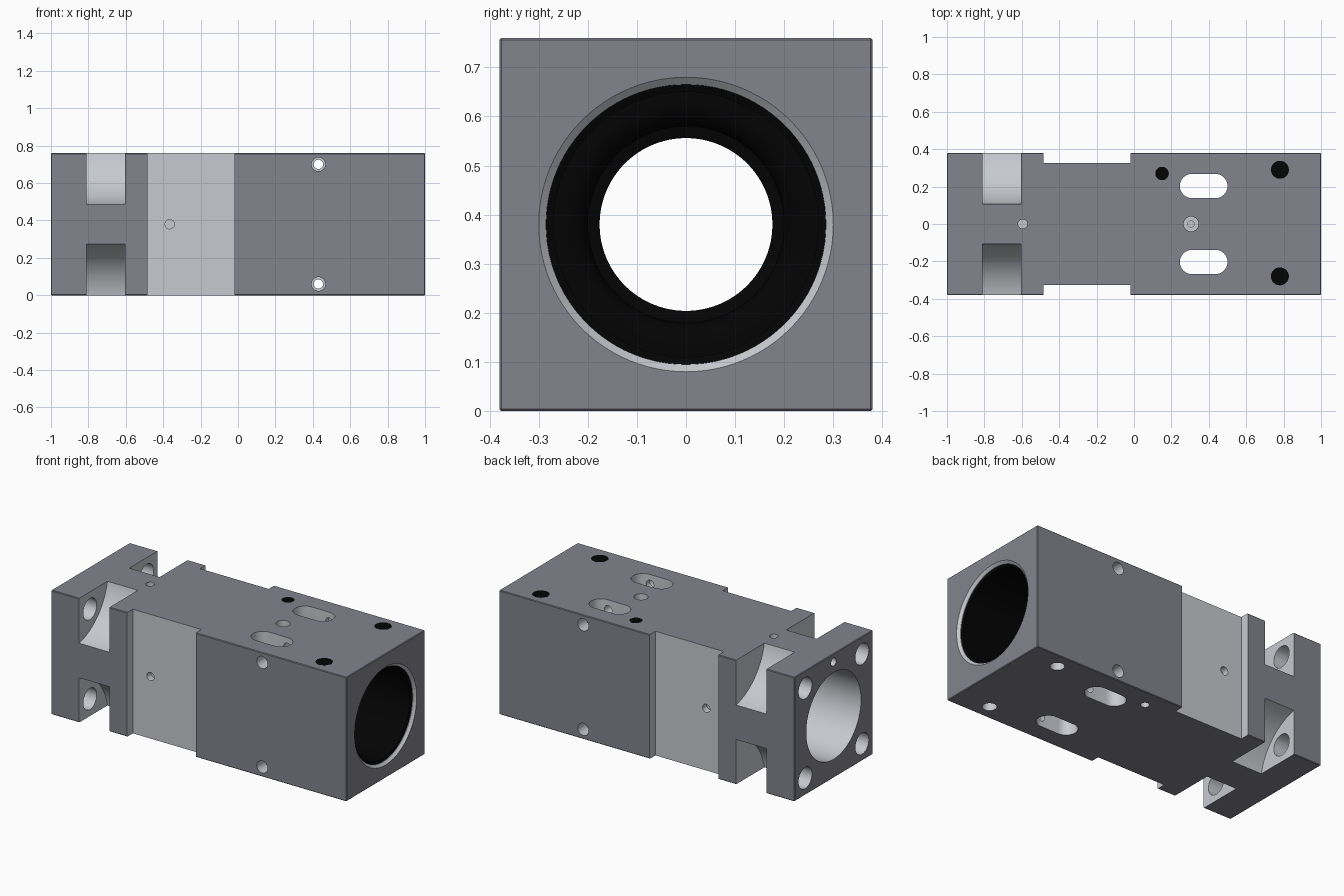
import bpy, bmesh, math
from mathutils import Matrix, Vector

if "Cube" in bpy.data.objects:
    bpy.data.objects.remove(bpy.data.objects["Cube"])

CZ = 0.38


def material(name, *rgb):
    m = bpy.data.materials.new(name)
    m.diffuse_color = (*rgb, 1)
    m.use_nodes = True
    m.node_tree.nodes["Principled BSDF"].inputs["Base Color"].default_value = m.diffuse_color
    return m


black = material("black_liner", 0.001, 0.001, 0.001)
dark = material("anodised_grey", 0.225, 0.23, 0.27)
light = material("machined_metal", 0.57, 0.59, 0.63)


def make(name, bm, mat=None):
    bmesh.ops.recalc_face_normals(bm, faces=bm.faces)
    me = bpy.data.meshes.new(name)
    bm.to_mesh(me)
    bm.free()
    ob = bpy.data.objects.new(name, me)
    bpy.context.collection.objects.link(ob)
    me.materials.append(mat or light)
    return ob


def box(name, lo, hi, bevel=0, mat=None):
    bm = bmesh.new()
    bmesh.ops.create_cube(bm, size=1)
    lo, hi = Vector(lo), Vector(hi)
    for v in bm.verts:
        v.co = (lo + hi) / 2 + Vector(a * b for a, b in zip(v.co, hi - lo))
    if bevel:
        bmesh.ops.bevel(bm, geom=bm.edges[:], offset=bevel, segments=1, affect='EDGES')
    return make(name, bm, mat)


def rod(name, a, b, r, n=32, mat=None):
    a, b = Vector(a), Vector(b)
    bm = bmesh.new()
    rot = Vector((0, 0, 1)).rotation_difference(b - a).to_matrix().to_4x4()
    bmesh.ops.create_cone(bm, cap_ends=True, segments=n, radius1=r, radius2=r,
                          depth=(b - a).length,
                          matrix=Matrix.Translation((a + b) / 2) @ rot)
    return make(name, bm, mat)


def lathe(name, prof, n=96, mat=None):
    # closed (x, radius) profile spun about the bore axis
    bm = bmesh.new()
    vs = [bm.verts.new((x, 0, CZ + r)) for x, r in prof]
    es = [bm.edges.new((vs[i], vs[(i + 1) % len(vs)])) for i in range(len(vs))]
    bmesh.ops.spin(bm, geom=vs + es, cent=(0, 0, CZ), axis=(1, 0, 0),
                   angle=2 * math.pi, steps=n)
    bmesh.ops.remove_doubles(bm, verts=bm.verts[:], dist=1e-5)
    loose = [e for e in bm.edges if not e.link_faces]
    bmesh.ops.delete(bm, geom=loose, context='EDGES')
    return make(name, bm, mat)


def slot(name, x0, x1, y, r, z0, z1):
    bm = bmesh.new()
    pts = []
    for cx, start in ((x1 - r, -90), (x0 + r, 90)):
        for i in range(17):
            t = math.radians(start + i * 180 / 16)
            pts.append((cx + r * math.cos(t), y + r * math.sin(t), z0))
    f = bm.faces.new([bm.verts.new(p) for p in pts])
    new = bmesh.ops.extrude_face_region(bm, geom=[f])["geom"]
    bmesh.ops.translate(bm, vec=(0, 0, z1 - z0),
                        verts=[g for g in new if isinstance(g, bmesh.types.BMVert)])
    return make(name, bm)


# main block
body = box("valve_block", (-1, -0.38, 0), (1, 0.38, 0.76), 0.004, dark)
cuts = []

# stepped main bore with chamfered mouth
cuts.append(lathe("bore_cut", [(-1.1, 0), (-1.1, 0.265), (0.05, 0.265), (0.05, 0.285),
                               (0.985, 0.285), (1.05, 0.35), (1.05, 0)]))
for s in (-1, 1):
    # side recess and its pin hole
    ys = sorted((s * 0.325, s * 0.5))
    cuts.append(box("recess_cut", (-0.485, ys[0], -0.1), (-0.02, ys[1], 0.9)))
    cuts.append(rod("side_pin_cut", (-0.365, s * 0.285, CZ), (-0.365, s * 0.4, CZ), 0.025))
    # long slots right through, top to bottom
    cuts.append(slot("slot_cut", 0.245, 0.5, s * 0.203, 0.065, -0.1, 0.9))
    # counterbored cross holes through the slots
    z = CZ + s * 0.32
    cuts.append(rod("cross_cut", (0.43, -0.5, z), (0.43, 0.5, z), 0.025))
    for t in (-1, 1):
        cuts.append(rod("counterbore_cut", (0.43, t * 0.3, z), (0.43, t * 0.5, z), 0.037))
    # threaded holes underneath
    cuts.append(rod("under_cut", (0.78, s * 0.285, -0.1), (0.78, s * 0.285, 0.1), 0.04))
    for t in (-1, 1):
        # concave corner notches and flange bolt holes
        c = (s * 0.449, CZ + t * 0.449)
        cuts.append(rod("notch_cut", (-0.81, *c), (-0.605, *c), 0.35, n=128))
        h = (s * 0.275, CZ + t * 0.275)
        cuts.append(rod("bolt_cut", (-1.1, *h), (-0.78, *h), 0.065))

# small blind holes: underside, flange face, top
cuts += [rod("under_pin_cut", (0.15, 0.27, -0.1), (0.15, 0.27, 0.1), 0.025),
         rod("flange_pin_cut", (-1.1, 0, 0.71), (-0.9, 0, 0.71), 0.025),
         rod("top_pin_cut", (-0.595, 0, 0.69), (-0.595, 0, 0.8), 0.025),
         rod("port_cut", (0.305, 0, 0.72), (0.305, 0, 0.8), 0.04),
         rod("port_core_cut", (0.305, 0, 0.6), (0.305, 0, 0.74), 0.017)]

# cut surfaces keep the lighter machined metal
bpy.context.view_layer.objects.active = body
for c in cuts:
    c.hide_render = True
    m = body.modifiers.new("cut", 'BOOLEAN')
    m.operation, m.solver, m.object = 'DIFFERENCE', 'EXACT', c
    m.material_mode = 'TRANSFER'
    bpy.ops.object.modifier_apply(modifier=m.name)
    bpy.data.objects.remove(c)

# black liner with a rounded inner lip
lip = [(0.56 + 0.05 * math.cos(a), 0.25 - 0.05 * math.sin(a))
       for a in (math.radians(i * 15) for i in range(7))]
liner = lathe("bore_liner", [(0.52, 0.286), (0.982, 0.286), (0.975, 0.27), (0.61, 0.27)]
              + lip + [(0.555, 0.176), (0.52, 0.176)], mat=black)

# black plugs in the top
parts = [body, liner]
for x, y, r in ((0.78, 0.29, 0.048), (0.78, -0.28, 0.048), (0.15, 0.27, 0.036)):
    parts.append(rod("top_plug", (x, y, 0.7), (x, y, 0.7603), r, mat=black))

for ob in parts:
    bpy.ops.object.select_all(action='DESELECT')
    ob.select_set(True)
    bpy.context.view_layer.objects.active = ob
    bpy.ops.object.shade_smooth_by_angle(angle=math.radians(30))
